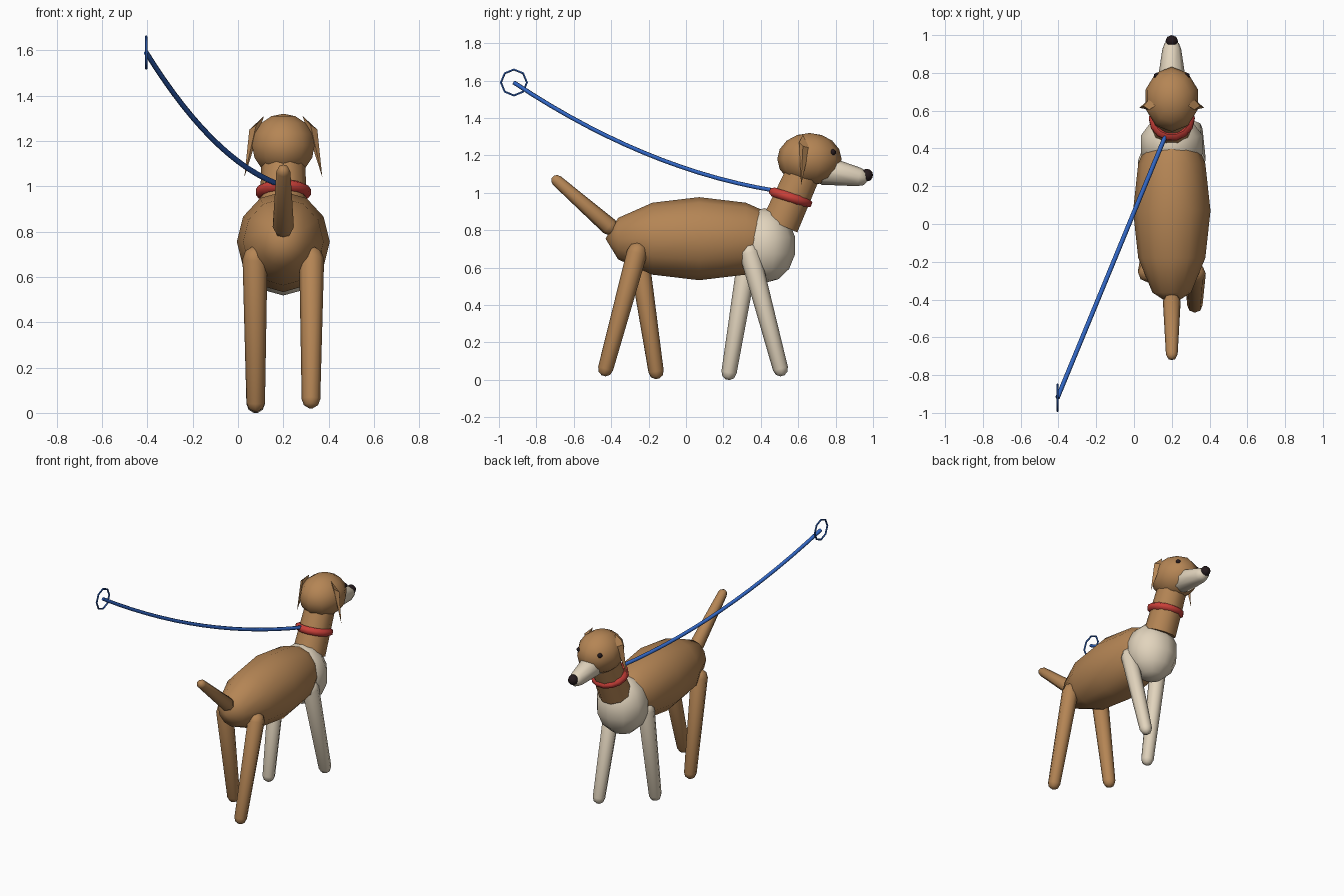
import bpy, bmesh, math
from mathutils import Vector, Matrix

if "Cube" in bpy.data.objects:
    bpy.data.objects.remove(bpy.data.objects["Cube"])

CX = 0.2  # the dog stands off-centre, beside its lead


def material(name, rgb):
    m = bpy.data.materials.new(name)
    m.diffuse_color = (*rgb, 1)
    m.use_nodes = True
    m.node_tree.nodes["Principled BSDF"].inputs["Base Color"].default_value = m.diffuse_color
    return m


BROWN = material("brown fur", (0.46, 0.235, 0.09))
CREAM = material("cream fur", (0.76, 0.66, 0.51))
RED = material("red collar", (0.58, 0.05, 0.04))
BLUE = material("blue lead", (0.03, 0.13, 0.54))
DARK = material("dark nose", (0.018, 0.010, 0.012))


def finish(name, bm, mat, angle=60):
    bmesh.ops.recalc_face_normals(bm, faces=bm.faces[:])
    me = bpy.data.meshes.new(name)
    bm.to_mesh(me)
    bm.free()
    me.materials.append(mat)
    ob = bpy.data.objects.new(name, me)
    bpy.context.collection.objects.link(ob)
    bpy.ops.object.select_all(action='DESELECT')
    ob.select_set(True)
    bpy.context.view_layer.objects.active = ob
    bpy.ops.object.shade_smooth_by_angle(angle=math.radians(angle))
    return ob


def ball(name, centre, radii, mat, seg=10, rings=7, along_y=False):
    bm = bmesh.new()
    bmesh.ops.create_uvsphere(bm, u_segments=seg, v_segments=rings, radius=1)
    if along_y:
        bmesh.ops.rotate(bm, verts=bm.verts, matrix=Matrix.Rotation(-math.pi / 2, 3, 'X'))
    bmesh.ops.scale(bm, verts=bm.verts, vec=radii)
    bmesh.ops.translate(bm, verts=bm.verts, vec=centre)
    return finish(name, bm, mat)


def frame(a, b):
    return Matrix.Translation(a) @ (b - a).to_track_quat('Z', 'Y').to_matrix().to_4x4()


def lathe(name, a, b, profile, mat, seg=8):
    """Revolve (radius, height) points round the axis from a to b."""
    bm = bmesh.new()
    loops = []
    for r, h in profile:
        loops.append([bm.verts.new((r * math.cos(2 * math.pi * i / seg),
                                    r * math.sin(2 * math.pi * i / seg), h))
                      for i in range(seg)])
    for lo, hi in zip(loops, loops[1:]):
        for i in range(seg):
            j = (i + 1) % seg
            bm.faces.new((lo[i], lo[j], hi[j], hi[i]))
    bm.faces.new(loops[0][::-1])
    bm.faces.new(loops[-1])
    bmesh.ops.transform(bm, matrix=frame(a, b), verts=bm.verts)
    return finish(name, bm, mat)


def limb(name, a, ra, b, rb, mat, seg=8):
    """Tapered capsule between two ball centres."""
    a, b = Vector(a), Vector(b)
    length = (b - a).length
    angles = [math.radians(d) for d in (75, 40, 0)]
    profile = [(ra * math.cos(t), -ra * math.sin(t)) for t in angles]
    profile += [(rb * math.cos(t), length + rb * math.sin(t)) for t in reversed(angles)]
    return lathe(name, a, b, profile, mat, seg)


def torus(name, mat, matrix, major, minor, seg, sides):
    bm = bmesh.new()
    rings = []
    for i in range(seg):
        t = 2 * math.pi * i / seg
        rings.append([])
        for k in range(sides):
            p = 2 * math.pi * (k + 0.5) / sides
            r = major + minor * math.cos(p)
            rings[-1].append(bm.verts.new((r * math.cos(t), r * math.sin(t), minor * math.sin(p))))
    for i in range(seg):
        n = rings[(i + 1) % seg]
        for k in range(sides):
            m = (k + 1) % sides
            bm.faces.new((rings[i][k], n[k], n[m], rings[i][m]))
    bmesh.ops.transform(bm, matrix=matrix, verts=bm.verts)
    return finish(name, bm, mat)


# Trunk
ball("body", (CX, 0.07, 0.755), (0.205, 0.5, 0.222), BROWN, 12, 6, along_y=True)
ball("chest", (CX, 0.42, 0.718), (0.175, 0.168, 0.2), CREAM, 10, 7)

# Neck and collar
lathe("neck", Vector((CX, 0.503, 0.83)), Vector((CX, 0.667, 1.194)),
      [(0.106, 0), (0.094, 0.4)], BROWN, 10)
torus("collar", RED, Matrix.Translation((CX, 0.559, 0.975)) @ Matrix.Rotation(math.radians(-18), 4, 'X'),
      0.1, 0.025, 14, 6)

# Head
ball("head", (CX, 0.66, 1.18), (0.145, 0.172, 0.14), BROWN, 10, 8)
limb("muzzle", (CX, 0.74, 1.12), 0.078, (CX, 0.925, 1.085), 0.05, CREAM)
ball("nose", (CX, 0.967, 1.095), (0.034, 0.033, 0.034), DARK, 8, 6)

for side, label in ((-1, "left"), (1, "right")):
    ball(label + "_eye", (CX + side * 0.08, 0.785, 1.217), (0.017, 0.017, 0.017), DARK, 6, 5)

    # Hanging ear: thin four-sided spike
    bm = bmesh.new()
    rim = [bm.verts.new((CX + side * x, y, z)) for x, y, z in
           ((0.085, 0.625, 1.31), (0.12, 0.605, 1.27), (0.15, 0.625, 1.25), (0.12, 0.66, 1.24))]
    tip = bm.verts.new((CX + side * 0.172, 0.615, 1.04))
    bm.faces.new(rim)
    for i in range(4):
        bm.faces.new((rim[i], rim[(i + 1) % 4], tip))
    finish(label + "_ear", bm, BROWN, 30)

# Walking legs: hip y, foot y, foot height
for name, side, hip, foot, lift, mat in (
        ("back_right_leg", 1, -0.262, -0.43, 0.06, BROWN),
        ("back_left_leg", -1, -0.255, -0.16, 0.045, BROWN),
        ("front_right_leg", 1, 0.34, 0.505, 0.06, CREAM),
        ("front_left_leg", -1, 0.335, 0.23, 0.04, CREAM)):
    limb(name, (CX + side * 0.125, hip, 0.68), 0.055,
         (CX + side * 0.122, foot, lift), 0.041, mat)

# Tail
limb("tail", (CX, -0.41, 0.82), 0.047, (CX, -0.69, 1.065), 0.031, BROWN)

# Sagging lead: tube swept along a hanging path
start, end = Vector((0.17, 0.475, 1.012)), Vector((-0.405, -0.92, 1.59))
count, sides, rad = 14, 6, 0.012
bm = bmesh.new()
loops = []
across = Vector((end.y - start.y, start.x - end.x, 0)).normalized()
for i in range(count + 1):
    t = i / count
    p = start.lerp(end, t) - Vector((0, 0, 0.35 * t * (1 - t)))
    along = (end - start - Vector((0, 0, 0.35 * (1 - 2 * t)))).normalized()
    up = along.cross(across)
    loops.append([bm.verts.new(p + rad * (across * math.cos(a) + up * math.sin(a)))
                  for a in (2 * math.pi * k / sides for k in range(sides))])
for lo, hi in zip(loops, loops[1:]):
    for k in range(sides):
        m = (k + 1) % sides
        bm.faces.new((lo[k], lo[m], hi[m], hi[k]))
bm.faces.new(loops[0])
bm.faces.new(loops[-1])
finish("lead", bm, BLUE, 70)

# Hand loop at the end of the lead
torus("lead_handle", BLUE, Matrix.Translation(end) @ Matrix.Rotation(math.pi / 2, 4, 'Y'),
      0.07, 0.006, 8, 5)
